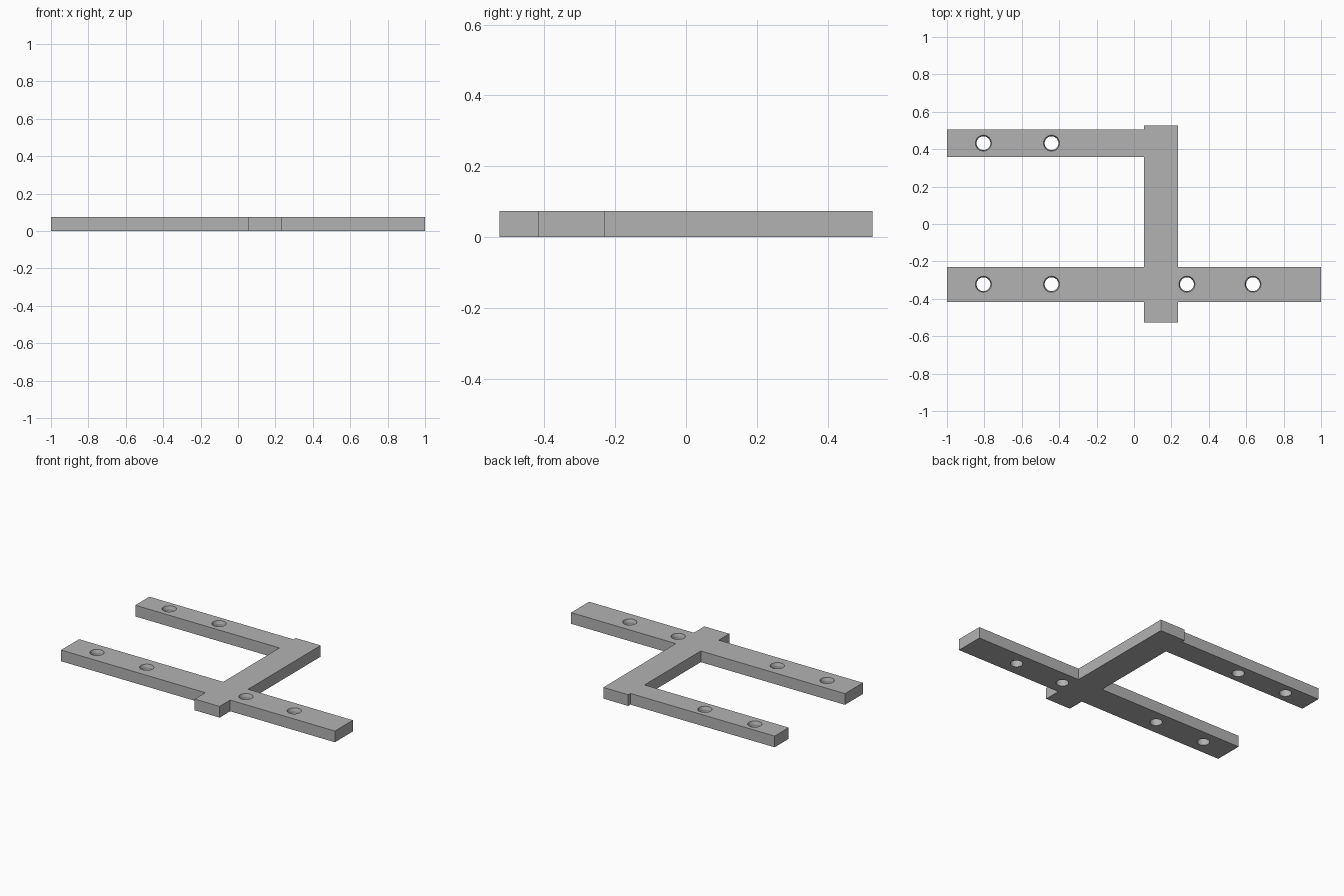
import bpy
import bmesh
from mathutils import Matrix

HEIGHT = 0.074
RIM_RADIUS, BORE_RADIUS, SINK_DEPTH = 0.043, 0.037, 0.02
POST_L, POST_R = 0.053, 0.235          # sides of the cross member
FRONT_LO, FRONT_HI = -0.417, -0.23     # edges of the long front arm
BACK_LO, BACK_HI = 0.357, 0.504        # edges of the short back arm
END = 0.527

cube = bpy.data.objects.get("Cube")
if cube:
    bpy.data.objects.remove(cube, do_unlink=True)

grey = bpy.data.materials.new("plain grey")
grey.use_nodes = True
colour = (0.45, 0.45, 0.45, 1)
grey.diffuse_color = colour
grey.node_tree.nodes["Principled BSDF"].inputs["Base Color"].default_value = colour


def add_object(name, bm):
    bmesh.ops.recalc_face_normals(bm, faces=bm.faces)
    mesh = bpy.data.meshes.new(name)
    bm.to_mesh(mesh)
    bm.free()
    mesh.materials.append(grey)
    obj = bpy.data.objects.new(name, mesh)
    bpy.context.collection.objects.link(obj)
    return obj


# Flat bracket: one outline, extruded upwards
outline = [
    (-1, FRONT_LO), (POST_L, FRONT_LO), (POST_L, -END), (POST_R, -END),
    (POST_R, FRONT_LO), (1, FRONT_LO), (1, FRONT_HI), (POST_R, FRONT_HI),
    (POST_R, END), (POST_L, END), (POST_L, BACK_HI), (-1, BACK_HI),
    (-1, BACK_LO), (POST_L, BACK_LO), (POST_L, FRONT_HI), (-1, FRONT_HI),
]
bm = bmesh.new()
base = bm.faces.new([bm.verts.new((x, y, 0)) for x, y in outline])
top = bmesh.ops.extrude_face_region(bm, geom=[base])["geom"]
bmesh.ops.translate(bm, vec=(0, 0, HEIGHT),
                    verts=[v for v in top if isinstance(v, bmesh.types.BMVert)])
bracket = add_object("bracket", bm)


def drill(name, z_low, z_high, r_low, r_high):
    """Cut every screw hole with one set of round cutters."""
    bm = bmesh.new()
    for x, y in [(-0.805, 0.432), (-0.441, 0.432), (-0.805, -0.322),
                 (-0.441, -0.322), (0.283, -0.322), (0.636, -0.322)]:
        bmesh.ops.create_cone(
            bm, cap_ends=True, segments=32, radius1=r_low, radius2=r_high,
            depth=z_high - z_low,
            matrix=Matrix.Translation((x, y, (z_low + z_high) / 2)))
    cutter = add_object(name, bm)
    cutter.hide_render = True
    cut = bracket.modifiers.new(name, "BOOLEAN")
    cut.operation = "DIFFERENCE"
    cut.solver = "EXACT"
    cut.object = cutter
    bpy.context.view_layer.objects.active = bracket
    bpy.ops.object.modifier_apply(modifier=name)
    bpy.data.objects.remove(cutter, do_unlink=True)


# Straight bores, then countersunk rims on the top side
drill("bore_cutter", -0.05, HEIGHT + 0.05, BORE_RADIUS, BORE_RADIUS)
slope = (RIM_RADIUS - BORE_RADIUS) / SINK_DEPTH
drill("countersink_cutter", HEIGHT - SINK_DEPTH, HEIGHT + SINK_DEPTH,
      BORE_RADIUS, BORE_RADIUS + slope * 2 * SINK_DEPTH)

# Smooth hole walls, sharp everywhere else
bracket.select_set(True)
bpy.context.view_layer.objects.active = bracket
bpy.ops.object.shade_smooth_by_angle(angle=0.26)
